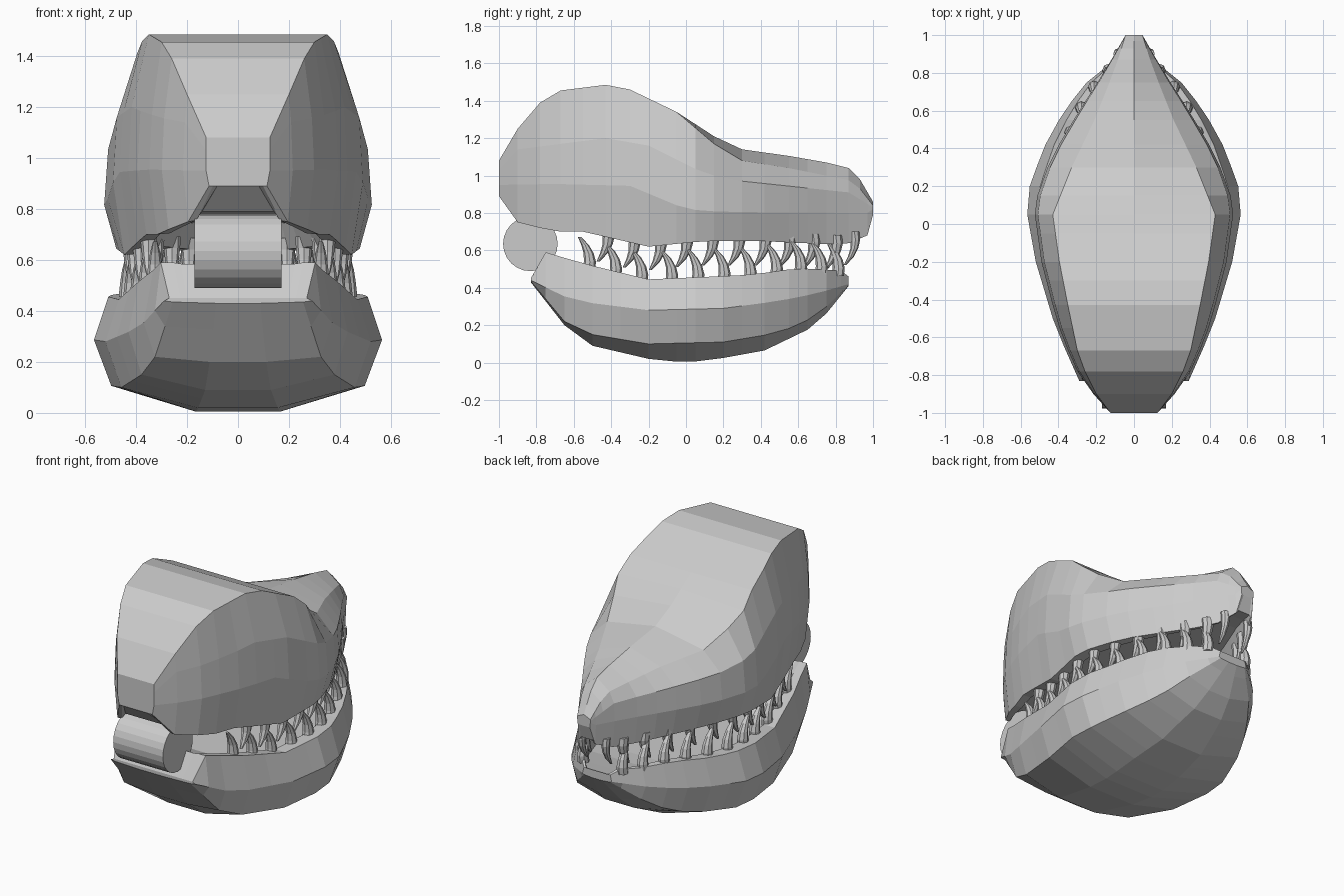
import bpy, bmesh, math

if "Cube" in bpy.data.objects:
    bpy.data.objects.remove(bpy.data.objects["Cube"])


def curve(*pts):
    """Piecewise linear profile: value as a function of y."""
    def f(y):
        if y <= pts[0][0]:
            return pts[0][1]
        for (a, u), (b, v) in zip(pts, pts[1:]):
            if y <= b:
                return u + (v - u) * (y - a) / (b - a)
        return pts[-1][1]
    return f


def finish(name, bm):
    bmesh.ops.recalc_face_normals(bm, faces=bm.faces)
    me = bpy.data.meshes.new(name)
    bm.to_mesh(me)
    bm.free()
    ob = bpy.data.objects.new(name, me)
    bpy.context.collection.objects.link(ob)
    return ob


def loft(name, stations, half):
    """Skin mirrored half sections (first and last point on the centre line)."""
    bm = bmesh.new()
    rings = []
    for y in stations:
        h = half(y)
        pts = h + [(-x, z) for x, z in h[-2:0:-1]]
        rings.append([bm.verts.new((x, y, z)) for x, z in pts])
    n = len(rings[0])
    for r, s in zip(rings, rings[1:]):
        for i in range(n):
            j = (i + 1) % n
            bm.faces.new((r[i], r[j], s[j], s[i]))
    # end caps as strips between the two halves of the section
    for r in (rings[0], rings[-1]):
        for i in range(n // 2):
            a, b, c, d = r[i], r[i + 1], r[(n - i - 1) % n], r[(n - i) % n]
            bm.faces.new([v for k, v in enumerate((a, b, c, d)) if v not in (a, b, c, d)[:k]])
    return finish(name, bm)


# Upper skull profiles
top = curve((-1, 1.08), (-.9, 1.25), (-.78, 1.39), (-.67, 1.455), (-.43, 1.485), (-.3, 1.46),
            (-.05, 1.34), (.15, 1.21), (.3, 1.14), (.55, 1.105), (.75, 1.07), (.87, 1.04), (.93, .98), (1, .86))
edge = curve((-1, 1.08), (-.9, 1.25), (-.78, 1.39), (-.67, 1.455), (-.43, 1.485), (-.3, 1.46),
             (-.05, 1.34), (.15, 1.17), (.3, 1.08), (.55, 1.04), (.87, .975), (.93, .93), (1, .84))
edge_w = curve((-1, .125), (-.9, .2), (-.78, .26), (-.67, .3), (-.43, .35), (-.2, .395), (.05, .43),
               (.3, .33), (.55, .21), (.75, .13), (.87, .085), (1, .045))
cheek_z = curve((-1, 1.03), (-.9, 1.14), (-.43, 1.2), (-.2, 1.16), (.1, 1.01), (.3, .97), (.87, .91), (1, .83))
wide = curve((-1, .125), (-.9, .215), (-.8, .29), (-.6, .38), (-.43, .43), (-.2, .49), (.05, .525),
             (.2, .505), (.4, .41), (.6, .29), (.8, .16), (.93, .085), (1, .045))
wide_z = curve((-1, .95), (-.7, .955), (-.3, .945), (0, .82), (.2, .805), (.97, .8), (1, .82))
lip_z = curve((-1, .89), (-.9, .75), (-.7, .7), (-.55, .7), (-.2, .62), (.1, .65), (.4, .65),
              (.6, .64), (.85, .63), (.97, .68), (1, .79))
palate = curve((-1, .89), (-.9, .79), (-.5, .78), (.8, .74), (.97, .7), (1, .79))


def skull(y):
    w = wide(y)
    d = w * .91
    return [(0, top(y)), (edge_w(y), edge(y)), (max(w * .97, edge_w(y)), cheek_z(y)),
            (w, wide_z(y)), (d, lip_z(y)), (d * .84, lip_z(y) + .005), (d * .72, palate(y)), (0, palate(y))]


loft("upper_skull", [-1, -.9, -.78, -.67, -.55, -.43, -.3, -.2, -.05, .05, .15, .3, .42, .55,
                     .65, .75, .87, .93, .97, 1], skull)

# Lower jaw profiles
keel = curve((-.83, .43), (-.65, .2), (-.5, .09), (-.2, .02), (0, 0), (.2, .025), (.42, .065), (.7, .2), (.87, .41))
low_z = curve((-.83, .435), (-.65, .22), (-.5, .15), (-.2, .1), (.2, .11), (.5, .16), (.7, .25), (.87, .415))
mid_z = curve((-.83, .44), (-.6, .33), (-.2, .28), (.2, .29), (.5, .33), (.7, .37), (.87, .42))
rim_z = curve((-.83, .45), (-.75, .59), (-.55, .53), (-.2, .445), (.15, .46), (.35, .47), (.6, .505), (.84, .49), (.87, .46))
floor = curve((-.83, .45), (-.75, .585), (-.6, .5), (-.4, .38), (.5, .38), (.8, .44), (.87, .455))
jaw_w = curve((-.83, .29), (-.65, .37), (-.5, .43), (-.2, .52), (.05, .565), (.2, .552), (.4, .48),
              (.6, .37), (.75, .25), (.87, .1))


def jaw(y):
    w = jaw_w(y)
    r = w * (.9 if y > -.7 else .93)
    return [(0, keel(y)), (w * .3, keel(y)), (w * .88, low_z(y)), (w, mid_z(y)), (r, rim_z(y)),
            (r * .84, rim_z(y)), (r * .74, floor(y)), (0, floor(y))]


loft("lower_jaw", [-.83, -.75, -.65, -.5, -.35, -.2, -.05, .05, .2, .3, .42, .55, .65, .75, .83, .87], jaw)

# Hinge barrel across the back of the mouth
bpy.ops.mesh.primitive_cylinder_add(vertices=24, radius=.146, depth=.34, location=(0, -.832, .635),
                                    rotation=(0, math.pi / 2, 0))
bpy.context.object.name = "jaw_hinge"


def tooth(bm, x, y, z, height, sign, r):
    """Hooked, blunt tooth curving backwards."""
    rings = []
    for t, s in ((0, 1), (.25, .95), (.5, .8), (.75, .6), (1, .25)):
        c = (x, y + .05 * t - .1 * t * t, z + sign * height * t)
        rings.append([bm.verts.new((c[0] + r * s * math.cos(k * math.pi / 4),
                                    c[1] + r * s * math.sin(k * math.pi / 4), c[2])) for k in range(8)])
    for a, b in zip(rings, rings[1:]):
        for k in range(8):
            bm.faces.new((a[k], a[(k + 1) % 8], b[(k + 1) % 8], b[k]))
    bm.faces.new(rings[0])
    bm.faces.new(rings[-1])


# Tooth rows
upper, lower = bmesh.new(), bmesh.new()
for side in (-1, 1):
    for y in (-.42, -.28, -.14, .0, .14, .28, .42, .55, .68, .8, .9):
        tooth(upper, side * wide(y) * .81, y, lip_z(y) + .05, .18, -1, .034 if y < .85 else .026)
    for y in (-.52, -.38, -.24, -.08, .06, .2, .34, .48, .61, .72, .81):
        tooth(lower, side * jaw_w(y) * .77, y, rim_z(y) - .03, .18, 1, .034)
finish("upper_teeth", upper)
finish("lower_teeth", lower)
